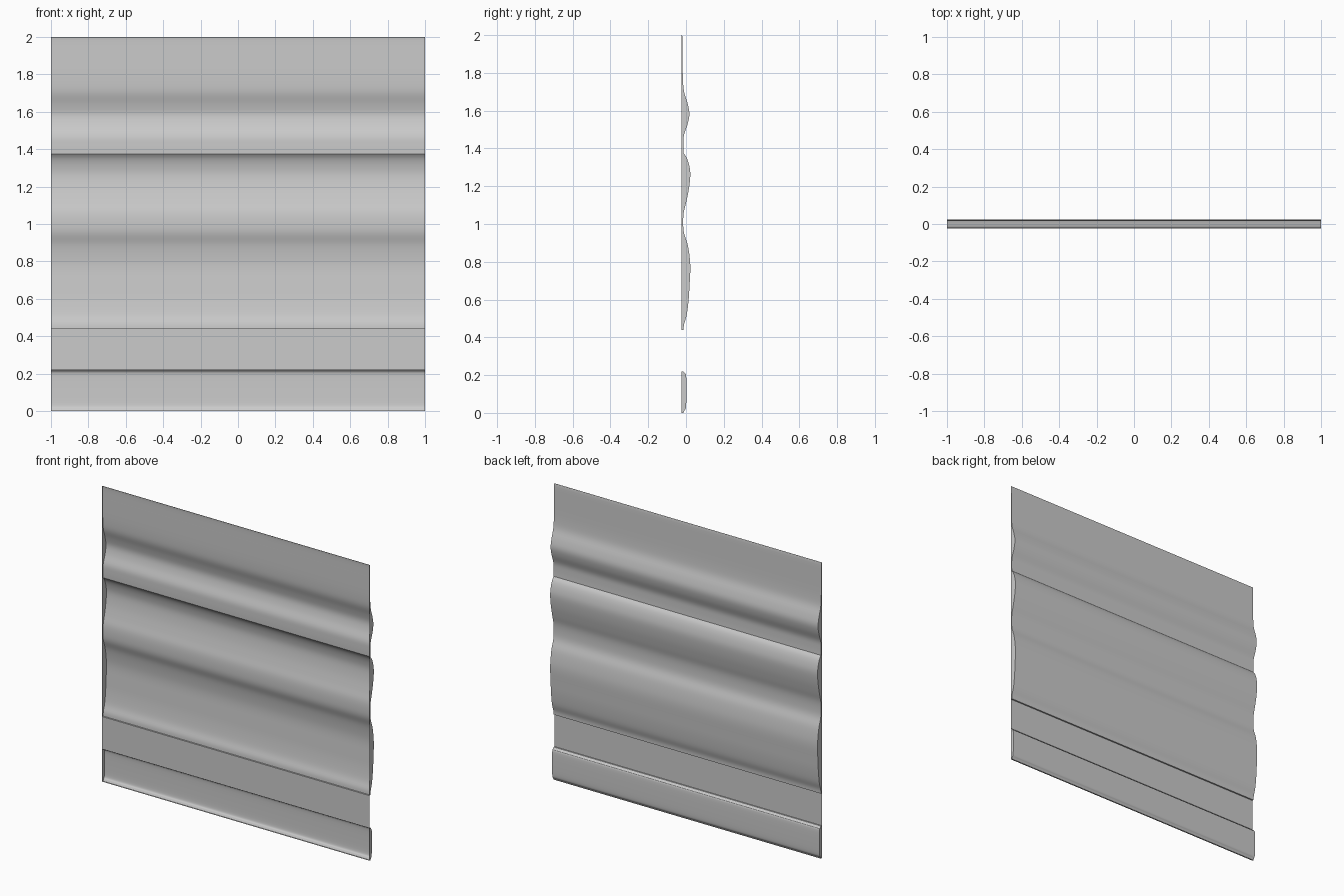
import bpy
import math

if "Cube" in bpy.data.objects:
    bpy.data.objects.remove(bpy.data.objects["Cube"])

BACK = -0.023   # plane of the open front face


def smooth_curve(pts, steps=4):
    """Catmull-Rom curve through (z, y) points, evenly subdivided."""
    ext = [pts[0]] + pts + [pts[-1]]
    out = []
    for i in range(1, len(ext) - 2):
        a, b, c, d = ext[i - 1:i + 3]
        for s in range(steps):
            t = s / steps
            out.append(tuple(
                0.5 * (2 * b[k] + (c[k] - a[k]) * t
                       + (2 * a[k] - 5 * b[k] + 4 * c[k] - d[k]) * t * t
                       + (3 * b[k] - a[k] - 3 * c[k] + d[k]) * t ** 3)
                for k in (0, 1)))
    return out + [pts[-1]]


def hollow_strip(name, profile, caps=True):
    """Sweep a (z, y) profile along x as a thin shell with closed ends."""
    verts, faces = [], []
    for z, y in profile:
        verts += [(-1, y, z), (1, y, z)]
    for i in range(len(profile) - 1):
        a = 2 * i
        faces.append((a, a + 2, a + 3, a + 1))
    if caps:
        for side, x in enumerate((-1, 1)):
            base = len(verts)
            # each end is filled in slices between the profile and the front plane
            for z, y in profile:
                verts += [(x, y, z), (x, BACK, z)]
            for i in range(len(profile) - 1):
                a = base + 2 * i
                f = (a, a + 1, a + 3, a + 2)
                faces.append(f if side else f[::-1])
    me = bpy.data.meshes.new(name)
    me.from_pydata(verts, [], faces)
    me.materials.append(grey)
    me.validate()
    ob = bpy.data.objects.new(name, me)
    bpy.context.collection.objects.link(ob)
    bpy.context.view_layer.objects.active = ob
    ob.select_set(True)
    bpy.ops.object.shade_smooth_by_angle(angle=math.radians(25))
    ob.select_set(False)
    return ob


grey = bpy.data.materials.new("light grey")
grey.diffuse_color = (0.6, 0.6, 0.6, 1)
grey.use_nodes = True
grey.node_tree.nodes["Principled BSDF"].inputs["Base Color"].default_value = grey.diffuse_color

# Waved panel: lower two waves, then a crease, then the top wave
lower = smooth_curve([
    (0.44, -0.013), (0.47, -0.010), (0.52, 0.004), (0.60, 0.014), (0.68, 0.019),
    (0.76, 0.023), (0.82, 0.020), (0.89, 0.009), (0.95, -0.010), (1.00, -0.015),
    (1.06, -0.012), (1.12, 0.002), (1.19, 0.016), (1.26, 0.023), (1.31, 0.017),
    (1.35, 0.004), (1.375, -0.013)])
upper = smooth_curve([
    (1.375, -0.013), (1.42, -0.014), (1.47, -0.011), (1.53, 0.009), (1.585, 0.018),
    (1.64, 0.008), (1.70, -0.010), (1.76, -0.016), (1.85, -0.018), (1.98, -0.019),
    (2.00, -0.022)])
hollow_strip("waved_panel", [(0.44, BACK)] + lower + upper[1:] + [(2.0, BACK)])

# Flat band between the waves and the bottom rail
hollow_strip("flat_band", [(0.22, BACK), (0.44, BACK)], caps=False)

# Bottom rail with rounded edges
rail = smooth_curve([(0.0, -0.014), (0.012, -0.008), (0.03, 0.0), (0.10, 0.002),
                     (0.195, 0.001), (0.21, -0.006), (0.22, -0.014)])
hollow_strip("bottom_rail", [(0.0, BACK)] + rail + [(0.22, BACK)])
